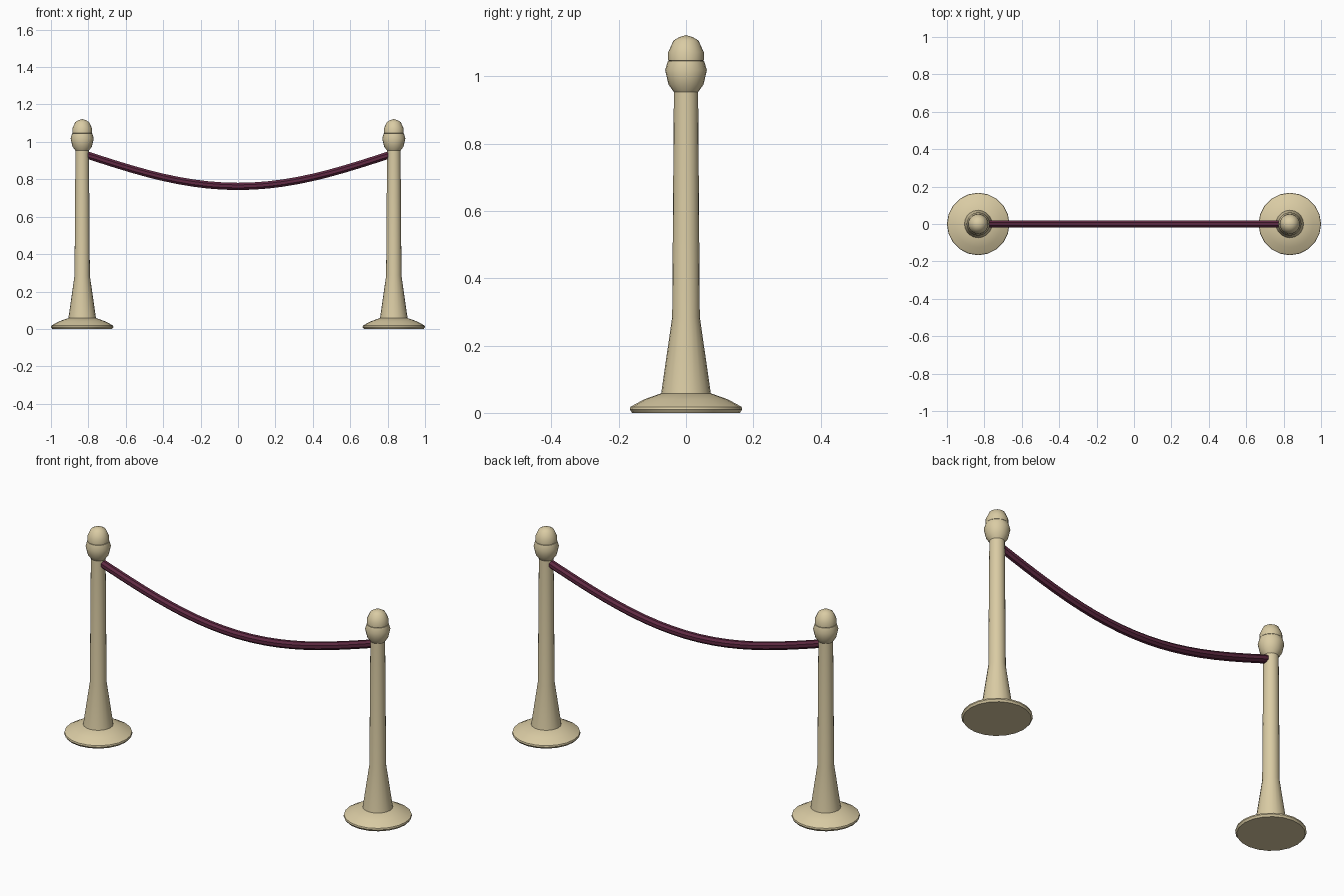
import bpy, bmesh, math
from mathutils import Matrix, Vector

if "Cube" in bpy.data.objects:
    bpy.data.objects.remove(bpy.data.objects["Cube"])


def material(name, color):
    m = bpy.data.materials.new(name)
    m.diffuse_color = (*color, 1)
    m.use_nodes = True
    m.node_tree.nodes["Principled BSDF"].inputs["Base Color"].default_value = m.diffuse_color
    return m


brass = material("pale_brass", (0.70, 0.60, 0.37))
velvet = material("dark_red_velvet", (0.115, 0.022, 0.055))


def finish(name, bm, mat, angle):
    bmesh.ops.remove_doubles(bm, verts=bm.verts, dist=1e-5)
    bmesh.ops.recalc_face_normals(bm, faces=bm.faces)
    me = bpy.data.meshes.new(name)
    bm.to_mesh(me)
    bm.free()
    me.materials.append(mat)
    ob = bpy.data.objects.new(name, me)
    bpy.context.collection.objects.link(ob)
    bpy.ops.object.select_all(action='DESELECT')
    bpy.context.view_layer.objects.active = ob
    ob.select_set(True)
    bpy.ops.object.shade_smooth_by_angle(angle=math.radians(angle))
    return ob


def lathe(name, profile, x, sides=20):
    bm = bmesh.new()
    verts = [bm.verts.new((r, 0, z)) for r, z in profile]
    edges = [bm.edges.new(p) for p in zip(verts, verts[1:])]
    bmesh.ops.spin(bm, geom=verts + edges, cent=(0, 0, 0), axis=(0, 0, 1),
                   angle=math.tau, steps=sides, use_duplicate=False)
    bmesh.ops.translate(bm, verts=bm.verts, vec=(x, 0, 0))
    return finish(name, bm, brass, 40)


# Turned profiles (radius, height)
base = [(0, 0), (0.160, 0), (0.167, 0.010), (0.165, 0.018), (0.125, 0.040),
        (0.074, 0.058), (0, 0.058)]
post = [(0.074, 0.056), (0.041, 0.285), (0.036, 0.955)]
collar = [(0.036, 0.953), (0.052, 0.975), (0.062, 1.018), (0.054, 1.045), (0, 1.045)]
ball = [(0.040, 1.040), (0.053, 1.047), (0.053, 1.071), (0.037, 1.106), (0.020, 1.116), (0, 1.122)]

for side, x in (("left", -0.833), ("right", 0.833)):
    for part, profile in (("base", base), ("post", post), ("collar", collar), ("finial", ball)):
        lathe(f"{side}_{part}", profile, x)

# Sagging rope swept between the posts
bm = bmesh.new()
half, low, sag, radius, steps, sides = 0.807, 0.762, 0.168, 0.021, 20, 8
rings = []
for i in range(steps + 1):
    x = half * (2 * i / steps - 1)
    t = x / half * math.pi / 2
    slope = sag * math.sin(t) * math.pi / 2 / half
    up = Vector((-slope, 0, 1)).normalized()
    c = Vector((x, 0, low + sag * (1 - math.cos(t))))
    ring = []
    for k in range(sides):
        a = math.tau * (k + 0.5) / sides
        ring.append(bm.verts.new(c + radius * (math.sin(a) * up + math.cos(a) * Vector((0, 1, 0)))))
    rings.append(ring)
for a, b in zip(rings, rings[1:]):
    for k in range(sides):
        n = (k + 1) % sides
        bm.faces.new((a[k], a[n], b[n], b[k]))
bm.faces.new(rings[0])
bm.faces.new(rings[-1])
finish("velvet_rope", bm, velvet, 30)
